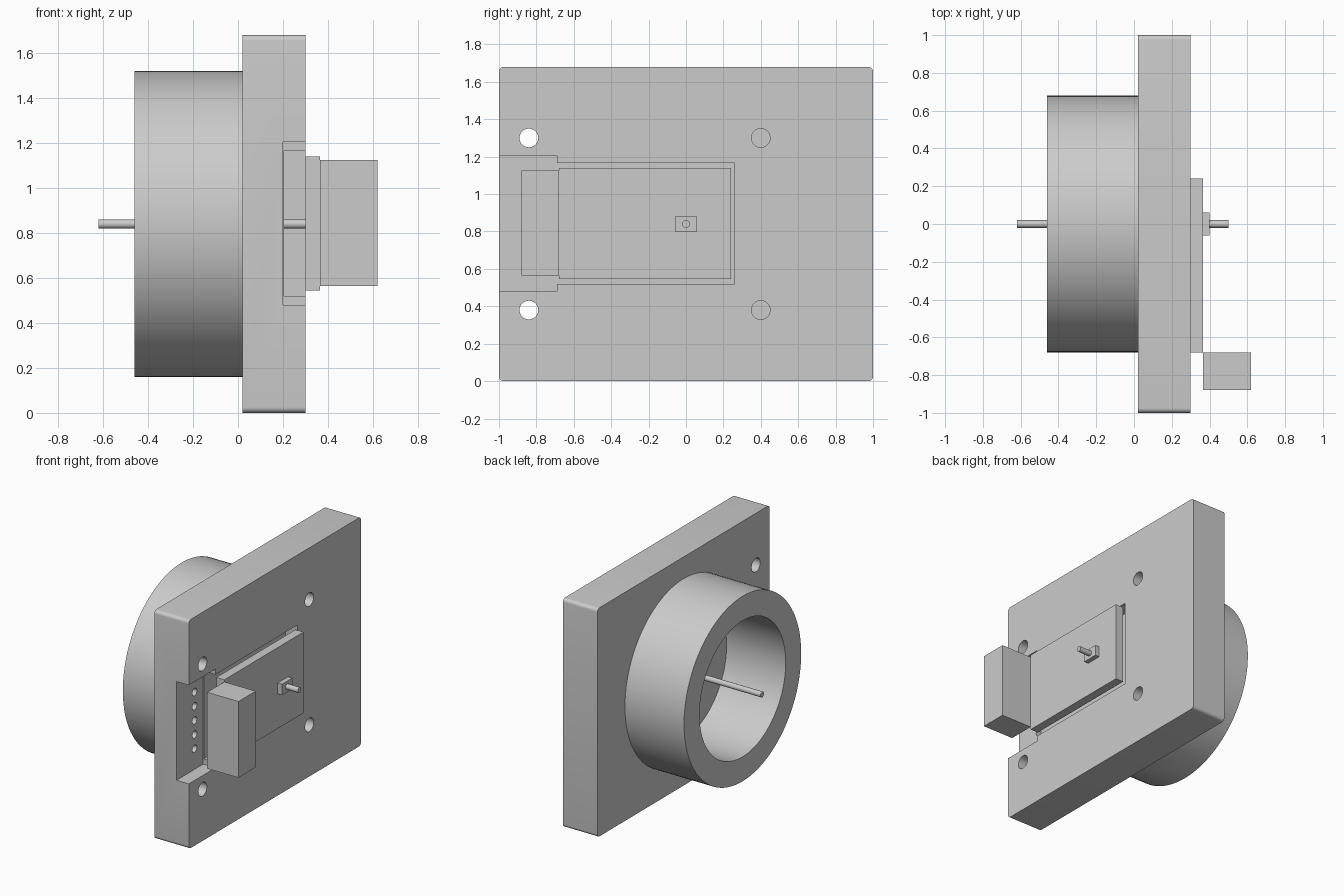
import bpy, bmesh, math
from mathutils import Matrix, Vector

old = bpy.data.objects.get("Cube")
if old:
    bpy.data.objects.remove(old, do_unlink=True)

grey = bpy.data.materials.new("plain grey")
grey.use_nodes = True
grey.diffuse_color = (0.6, 0.6, 0.6, 1)
grey.node_tree.nodes["Principled BSDF"].inputs["Base Color"].default_value = (0.6, 0.6, 0.6, 1)

MID = 0.84  # height of the central axis


def finish(name, bm):
    """Turn a bmesh into a grey object."""
    bmesh.ops.recalc_face_normals(bm, faces=bm.faces)
    mesh = bpy.data.meshes.new(name)
    bm.to_mesh(mesh)
    bm.free()
    mesh.materials.append(grey)
    obj = bpy.data.objects.new(name, mesh)
    bpy.context.collection.objects.link(obj)
    return obj


def box(name, x, y, z, corner=0):
    """Box from three (low, high) ranges; corner rounds the edges along x."""
    bm = bmesh.new()
    bmesh.ops.create_cube(bm, size=1)
    for v in bm.verts:
        v.co = [r[0] if c < 0 else r[1] for c, r in zip(v.co, (x, y, z))]
    if corner:
        edges = [e for e in bm.edges
                 if abs(e.verts[0].co.x - e.verts[1].co.x) > 0.01]
        bmesh.ops.bevel(bm, geom=edges, offset=corner, segments=6,
                        profile=0.5, affect='EDGES')
    return finish(name, bm)


def rod(name, x, y, z, radius, sides=32):
    """Cylinder along x."""
    bm = bmesh.new()
    bmesh.ops.create_cone(bm, cap_ends=True, segments=sides, radius1=radius,
                          radius2=radius, depth=x[1] - x[0])
    place = Matrix.Translation(((x[0] + x[1]) / 2, y, z)) @ Matrix.Rotation(math.pi / 2, 4, 'Y')
    bmesh.ops.transform(bm, matrix=place, verts=bm.verts)
    return finish(name, bm)


def cut(target, cutter):
    """Subtract a cutter, then discard it."""
    cutter.hide_render = True
    mod = target.modifiers.new("cut", 'BOOLEAN')
    mod.operation, mod.solver, mod.object = 'DIFFERENCE', 'EXACT', cutter
    bpy.context.view_layer.objects.active = target
    bpy.ops.object.modifier_apply(modifier=mod.name)
    bpy.data.objects.remove(cutter, do_unlink=True)


# Mounting plate with its stepped recess
plate = box("mounting_plate", (0.02, 0.30), (-1, 1), (0, 1.68), corner=0.025)
cut(plate, box("wide_recess", (0.20, 0.4), (-1.1, -0.69), (0.48, 1.205)))
cut(plate, box("long_recess", (0.205, 0.4), (-0.75, 0.26), (0.52, 1.165)))

# Screw holes
for y in (-0.84, 0.40):
    for side in (-1, 1):
        cut(plate, rod("screw_hole", (-0.1, 0.4), y, MID + side * 0.46, 0.05))

# Row of small wire holes in the recess
for i in range(-2, 3):
    cut(plate, rod("wire_hole", (-0.1, 0.4), -0.79, MID + i * 0.104, 0.027, 24))

# Hollow collar: rectangular profile spun around the axis
bm = bmesh.new()
profile = [bm.verts.new((x, 0, MID + r))
           for x, r in ((-0.46, 0.5), (-0.46, 0.68), (0.02, 0.68), (0.02, 0.5))]
loop = [bm.edges.new((profile[i], profile[(i + 1) % 4])) for i in range(4)]
bmesh.ops.spin(bm, geom=profile + loop, cent=Vector((0, 0, MID)), axis=(1, 0, 0),
               angle=math.tau, steps=96, use_merge=True)
bmesh.ops.remove_doubles(bm, verts=bm.verts, dist=0.0001)
collar = finish("collar", bm)

# Sliding cover, grip and central rod
box("cover_board", (0.30, 0.365), (-0.68, 0.24), (0.545, 1.14))
box("grip_block", (0.365, 0.62), (-0.88, -0.68), (0.565, 1.125))
box("pin_base", (0.365, 0.40), (-0.06, 0.06), (0.80, 0.88))
pin = rod("front_pin", (0.40, 0.50), 0, MID, 0.02)
axle = rod("central_rod", (-0.62, 0.30), 0, MID, 0.02)

# Smooth the round parts, keep edges sharp
bpy.ops.object.select_all(action='DESELECT')
for obj in (plate, collar, pin, axle):
    obj.select_set(True)
bpy.context.view_layer.objects.active = plate
bpy.ops.object.shade_smooth_by_angle(angle=math.radians(30))
